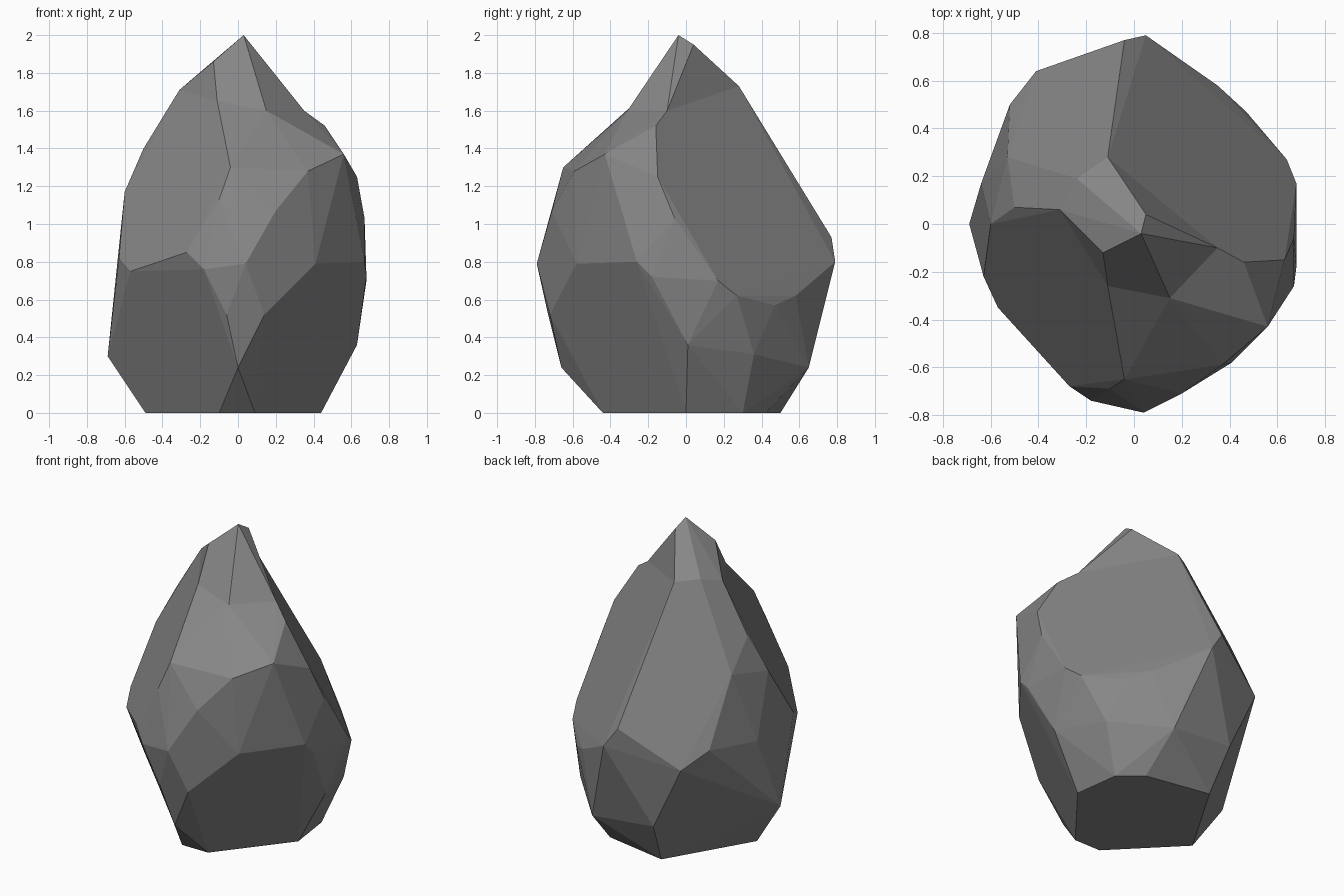
import bpy, bmesh, math

if "Cube" in bpy.data.objects:
    bpy.data.objects.remove(bpy.data.objects["Cube"])

# Lower rock corners, ring by ring
body_corners = [
    # flat base
    (.44, 0, 0), (.40, .30, 0), (.26, .42, 0), (-.17, .50, 0), (-.49, -.04, 0),
    (-.10, -.44, 0), (.09, -.44, 0),
    # foot
    (-.69, 0, .30), (-.42, .29, .24), (-.21, .64, .28), (.23, .65, .24),
    (.52, .36, .31), (.63, .01, .36), (0, -.66, .24),
    # belt
    (.14, -.72, .52), (-.06, -.73, .52), (.41, -.58, .79), (.67, -.26, .80),
    (.68, -.18, .72), (.04, -.79, .79), (-.18, -.74, .76), (-.27, -.68, .85),
    (-.57, -.35, .75), (-.63, -.22, .82), (-.64, .17, .78), (-.52, .50, .81),
    (-.41, .64, .70), (.05, .79, .80), (-.04, .77, .93), (.35, .58, .62),
    (.47, .47, .57), (.64, .27, .62), (.68, .17, .70),
    # shoulder
    (.67, -.06, 1.03), (.63, -.15, 1.25), (.56, -.43, 1.37), (.37, -.59, 1.28),
    (.20, -.71, 1.07), (-.04, -.65, 1.30), (-.10, -.69, 1.13), (-.60, 0, 1.17),
    (-.50, .07, 1.40), (-.53, .28, 1.23), (.46, -.16, 1.52),
]
# Ring where the peak meets the body, shared by both
neck = [(.15, -.31, 1.60), (.35, -.10, 1.60), (-.11, .28, 1.73),
        (-.24, .19, 1.75), (-.31, .06, 1.71), (-.11, -.26, 1.65)]
# Pointed peak
peak_corners = [(.03, -.04, 2.0), (.05, .04, 1.95), (-.13, -.12, 1.86),
                (.18, -.04, 1.79)]
peak_root = [(0, 0, 1.4)]

stone = bpy.data.materials.new("dark_stone")
stone.diffuse_color = (.24, .24, .24, 1)
stone.use_nodes = True
stone.node_tree.nodes["Principled BSDF"].inputs["Base Color"].default_value = stone.diffuse_color


def chiselled(name, corners):
    """Wrap corners in a flat-faced convex skin."""
    bm = bmesh.new()
    for c in corners:
        bm.verts.new(c)
    bmesh.ops.convex_hull(bm, input=bm.verts[:])
    loose = [v for v in bm.verts if not v.link_faces]
    bmesh.ops.delete(bm, geom=loose, context='VERTS')
    bmesh.ops.recalc_face_normals(bm, faces=bm.faces[:])
    mesh = bpy.data.meshes.new(name)
    bm.to_mesh(mesh)
    bm.free()
    mesh.materials.append(stone)
    obj = bpy.data.objects.new(name, mesh)
    bpy.context.collection.objects.link(obj)
    return obj


rock = chiselled("rock", body_corners + neck)
peak = chiselled("rock_peak", neck + peak_corners + peak_root)

# Fuse the peak onto the body
fuse = rock.modifiers.new("fuse_peak", 'BOOLEAN')
fuse.operation = 'UNION'
fuse.solver = 'EXACT'
fuse.object = peak
bpy.context.view_layer.objects.active = rock
bpy.ops.object.modifier_apply(modifier=fuse.name)
bpy.data.objects.remove(peak)

# Merge nearly coplanar triangles into broad cut faces
bm = bmesh.new()
bm.from_mesh(rock.data)
bmesh.ops.remove_doubles(bm, verts=bm.verts[:], dist=.004)
bmesh.ops.dissolve_limit(bm, angle_limit=math.radians(3),
                         verts=[], edges=bm.edges[:])
bm.to_mesh(rock.data)
bm.free()
